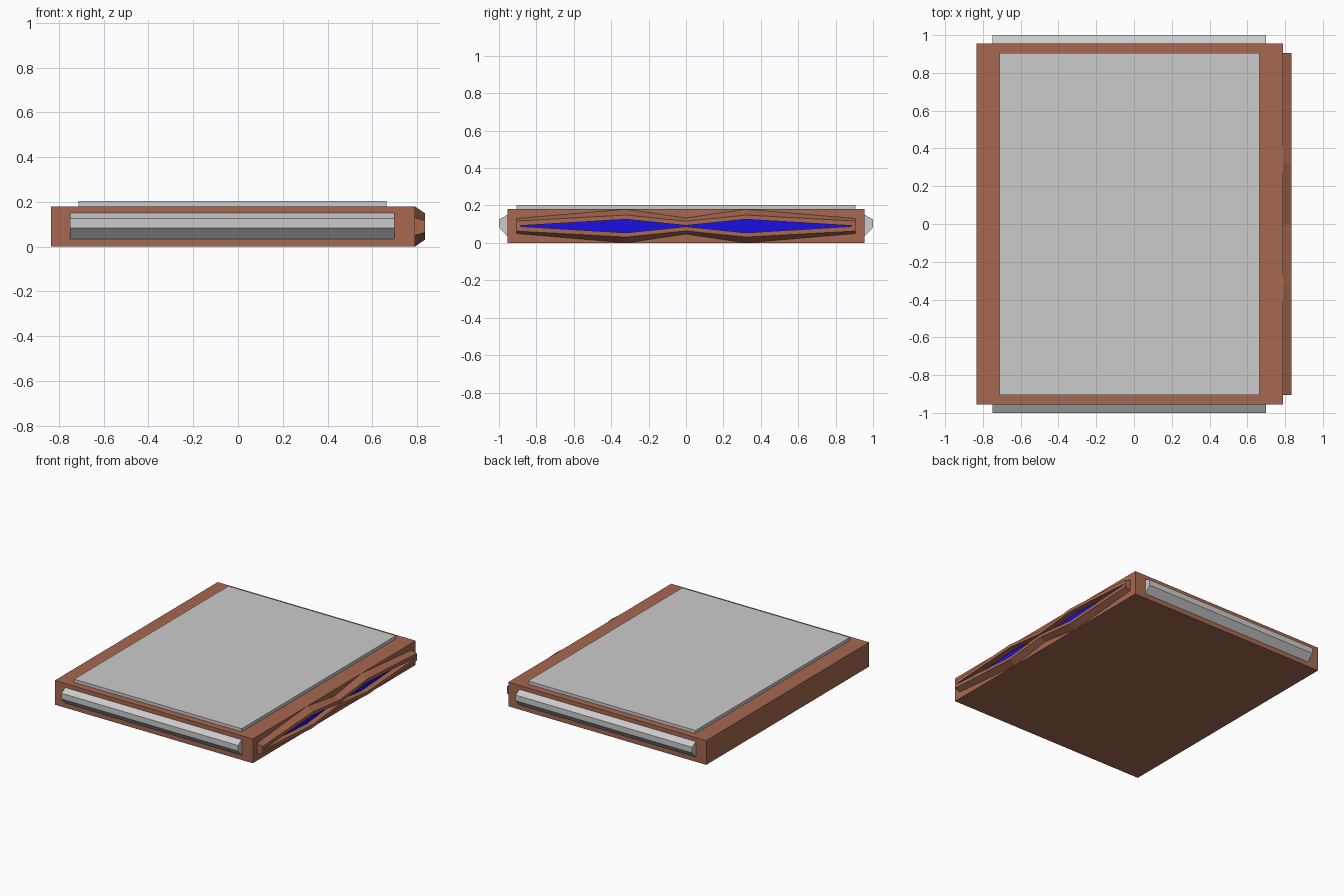
import bpy, bmesh

if "Cube" in bpy.data.objects:
    bpy.data.objects.remove(bpy.data.objects["Cube"])


def material(name, color):
    m = bpy.data.materials.new(name)
    m.diffuse_color = (*color, 1)
    m.use_nodes = True
    m.node_tree.nodes["Principled BSDF"].inputs["Base Color"].default_value = m.diffuse_color
    return m


brown = material("leather_brown", (0.38, 0.14, 0.08))
blue = material("blue_inlay", (0.01, 0.005, 0.75))


def loft(name, loops, mat=None, caps=True, closed=False):
    """Join matching point loops with quads, optionally capped or closed in a ring."""
    bm = bmesh.new()
    rings = [[bm.verts.new(p) for p in loop] for loop in loops]
    pairs = list(zip(rings, rings[1:]))
    if closed:
        pairs.append((rings[-1], rings[0]))
    for a, b in pairs:
        for i in range(len(a)):
            j = (i + 1) % len(a)
            bm.faces.new((a[i], a[j], b[j], b[i]))
    if caps and not closed:
        bm.faces.new(rings[0])
        bm.faces.new(rings[-1])
    bmesh.ops.recalc_face_normals(bm, faces=bm.faces)
    mesh = bpy.data.meshes.new(name)
    bm.to_mesh(mesh)
    bm.free()
    ob = bpy.data.objects.new(name, mesh)
    bpy.context.collection.objects.link(ob)
    if mat:
        mesh.materials.append(mat)
    return ob


def box(name, x0, x1, y, z0, z1, mat=None):
    rect = [(x0, -y), (x1, -y), (x1, y), (x0, y)]
    return loft(name, [[(px, py, z) for px, py in rect] for z in (z0, z1)], mat)


# Body slab and raised top panel
box("body", -0.835, 0.79, 0.955, 0, 0.18, brown)
box("top_panel", -0.712, 0.664, 0.905, 0.18, 0.203)

# Bevelled grey bars on the front and back ends
for name, s in (("front_bar", -1), ("back_bar", 1)):
    profile = [(0.955, 0.035), (1.0, 0.083), (1.0, 0.125), (0.955, 0.15)]
    loft(name, [[(x, s * y, z) for y, z in profile] for x in (-0.75, 0.70)])


def double_diamond(x, end_y, end, peak, waist):
    """Outline of two joined lozenges on the right side, given half heights."""
    top = [(-end_y, end), (-0.32, peak), (0, waist), (0.32, peak), (end_y, end)]
    pts = top + [(y, -h) for y, h in reversed(top)]
    return [(x, y, 0.09 + h) for y, h in pts]


# Raised double-diamond frame with sloped outer faces, and its recessed inlay
opening = (0.885, 0.002, 0.036, 0.003)
loft("side_frame", [
    double_diamond(0.79, 0.905, 0.04, 0.09, 0.043),
    double_diamond(0.835, 0.905, 0.027, 0.059, 0.026),
    double_diamond(0.835, *opening),
    double_diamond(0.79, *opening),
], brown, closed=True)
loft("side_inlay", [double_diamond(0.788, *opening), double_diamond(0.793, *opening)], blue)
